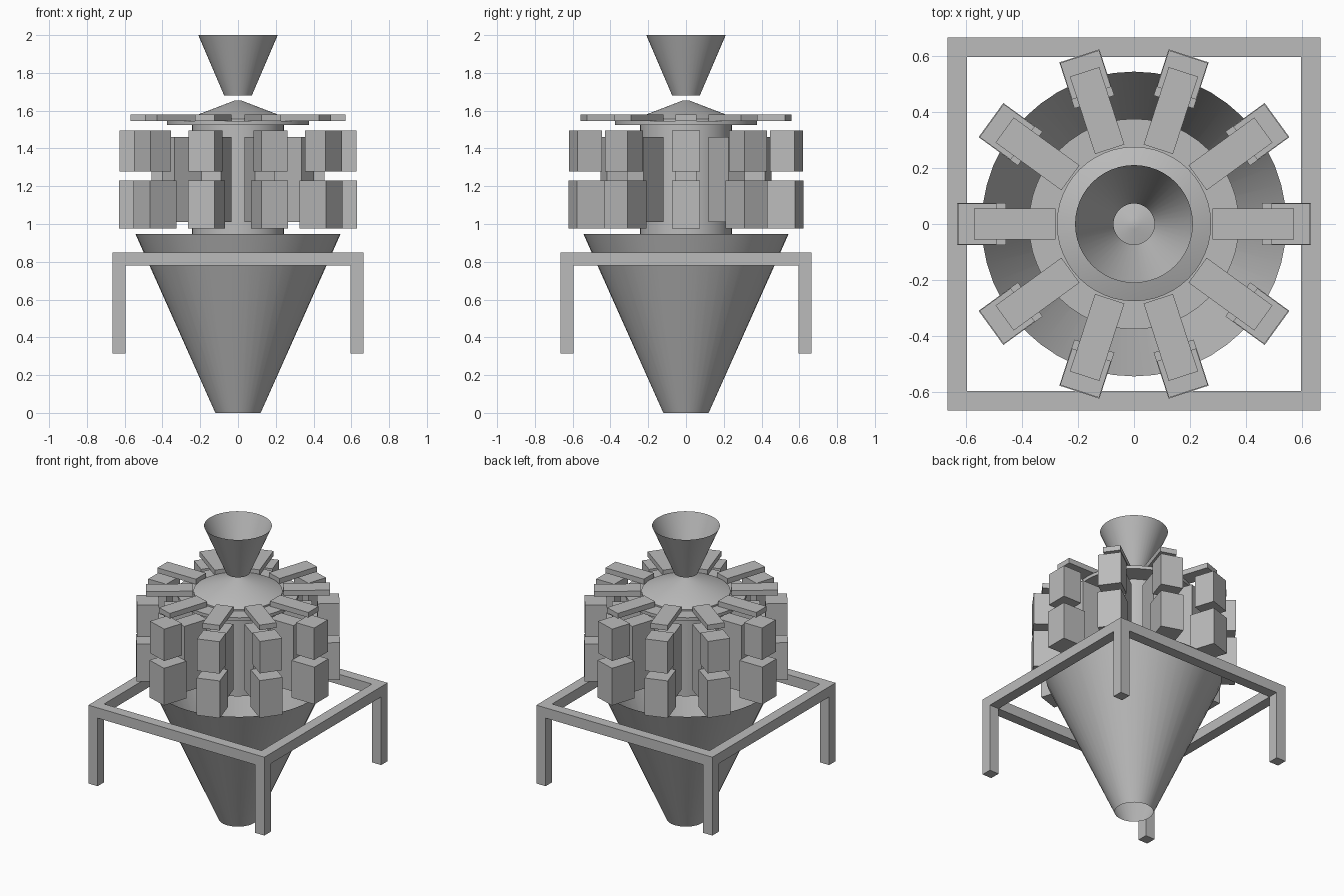
import bpy
import math
from mathutils import Matrix

cube = bpy.data.objects.get("Cube")
if cube:
    bpy.data.objects.remove(cube, do_unlink=True)

steel = bpy.data.materials.new("plain_steel_grey")
steel.use_nodes = True
GREY = (0.5, 0.5, 0.5, 1)
steel.diffuse_color = GREY
steel.node_tree.nodes["Principled BSDF"].inputs["Base Color"].default_value = GREY


def box(name, x, y, z, turn=0.0):
    """Box between the (min, max) pairs, turned about the centre axis."""
    bpy.ops.mesh.primitive_cube_add(size=1)
    ob = bpy.context.object
    ob.name = name
    size = [b - a for a, b in (x, y, z)]
    mid = [(a + b) / 2 for a, b in (x, y, z)]
    ob.data.transform(Matrix.Translation(mid) @ Matrix.Diagonal((*size, 1)))
    ob.rotation_euler.z = turn
    ob.data.materials.append(steel)
    return ob


def cone(name, r_low, r_high, z_low, z_high, closed=True):
    """Round part on the centre axis; open ones are thin funnels."""
    bpy.ops.mesh.primitive_cone_add(
        vertices=48, radius1=r_low, radius2=r_high, depth=z_high - z_low,
        end_fill_type='NGON' if closed else 'NOTHING',
        location=(0, 0, (z_low + z_high) / 2))
    ob = bpy.context.object
    ob.name = name
    ob.data.materials.append(steel)
    bpy.ops.object.shade_smooth_by_angle(angle=math.radians(30))
    return ob


# Round parts on the centre axis
cone("discharge_funnel", 0.12, 0.543, 0, 0.947, closed=False)
cone("centre_column", 0.243, 0.243, 0.947, 1.523)
cone("feeder_disc", 0.375, 0.375, 1.523, 1.545)
cone("dispersion_cone", 0.275, 0.02, 1.555, 1.653)
cone("dispersion_rim", 0.275, 0.275, 1.545, 1.555)
cone("infeed_funnel", 0.073, 0.21, 1.68, 2, closed=False)

# Ring of weighing heads
HEADS = 10
for i in range(HEADS):
    a = i * math.tau / HEADS
    box("feeder_chute", (0.28, 0.57), (-0.055, 0.055), (1.545, 1.58), a)
    box("drive_housing", (0.28, 0.457), (-0.055, 0.055), (1.01, 1.46), a)
    box("pool_hopper", (0.49, 0.627), (-0.073, 0.073), (1.278, 1.496), a)
    box("weigh_hopper", (0.457, 0.63), (-0.075, 0.075), (0.976, 1.23), a)

# Square support frame with four legs
OUT, IN = 0.665, 0.595
for s in (-1, 1):
    side = sorted((s * IN, s * OUT))
    box("frame_cross_bar", (-OUT, OUT), side, (0.78, 0.85))
    box("frame_side_bar", side, (-IN, IN), (0.78, 0.85))
    for t in (-1, 1):
        box("frame_leg", side, sorted((t * IN, t * OUT)), (0.315, 0.78))
